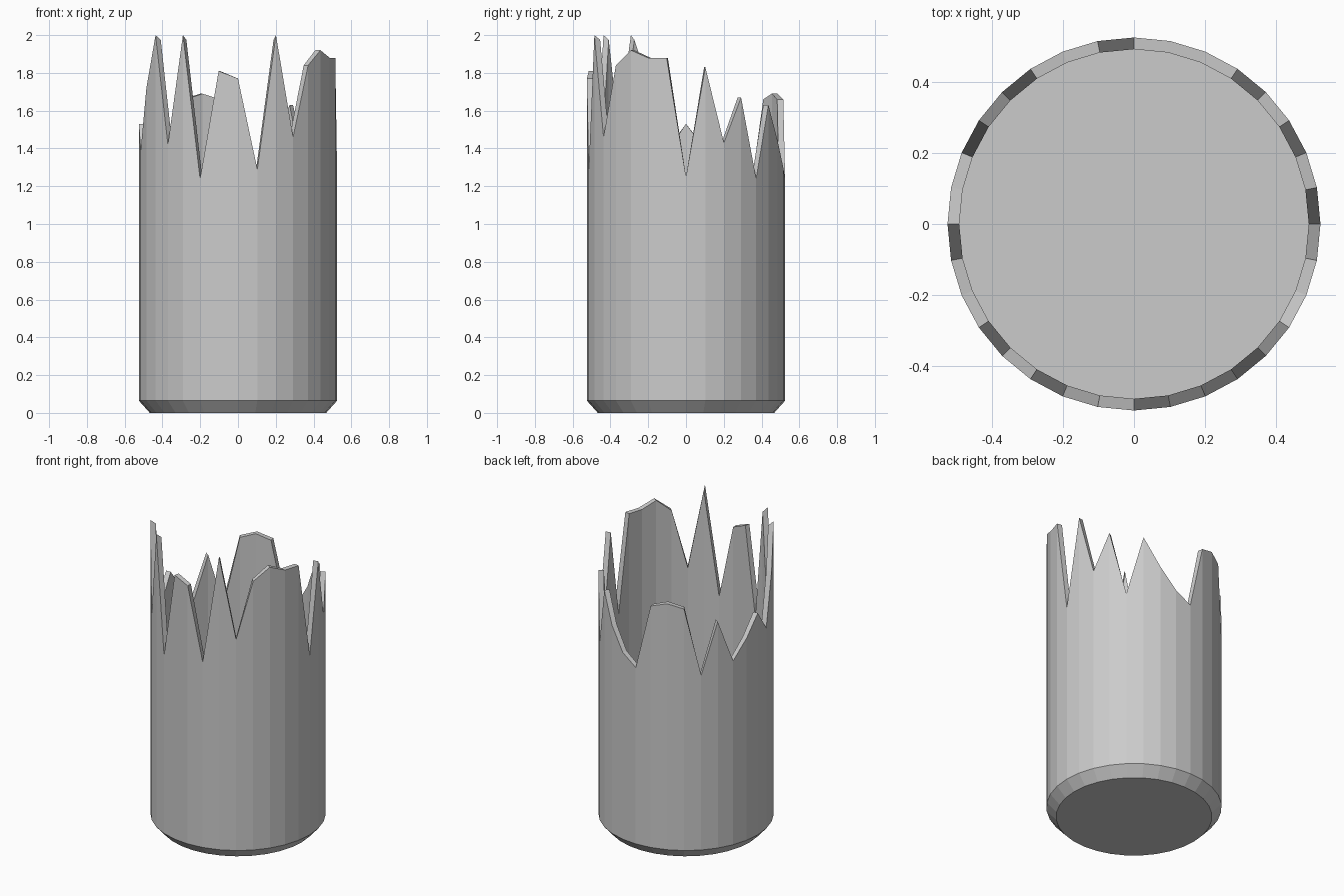
import bpy, bmesh, math

if "Cube" in bpy.data.objects:
    bpy.data.objects.remove(bpy.data.objects["Cube"])

SIDES = 32
R_OUT, R_IN, R_BASE = 0.525, 0.492, 0.467
BEVEL = 0.065

# rim height at each side, starting at the front and turning towards +x
RIM = [1.77, 1.29, 2.00, 1.46, 1.84, 1.92, 1.88, 1.88,
       1.25, 1.83, 1.43, 1.67, 1.24, 1.63, 1.44, 1.30,
       1.23, 1.66, 1.69, 1.66, 1.22, 1.56, 1.28, 1.40,
       1.53, 1.39, 1.72, 2.00, 1.42, 2.00, 1.24, 1.81]

bm = bmesh.new()


def ring(radius, heights):
    verts = []
    for k, z in enumerate(heights):
        a = 2 * math.pi * k / SIDES
        verts.append(bm.verts.new((radius * math.sin(a), -radius * math.cos(a), z)))
    return verts


def bridge(low, high):
    for k in range(SIDES):
        n = (k + 1) % SIDES
        bm.faces.new((low[k], low[n], high[n], high[k]))


# base, chamfer, outer wall, broken rim, inner wall, floor
rings = [
    ring(R_BASE, [0] * SIDES),
    ring(R_OUT, [BEVEL] * SIDES),
    ring(R_OUT, RIM),
    ring(R_IN, [z - 0.025 if z > 1.95 else z for z in RIM]),
    ring(R_IN, [BEVEL] * SIDES),
]
for low, high in zip(rings, rings[1:]):
    bridge(low, high)
bm.faces.new(list(reversed(rings[0])))
bm.faces.new(rings[-1])
bmesh.ops.recalc_face_normals(bm, faces=bm.faces)

mesh = bpy.data.meshes.new("broken_cup")
bm.to_mesh(mesh)
bm.free()
bpy.context.collection.objects.link(bpy.data.objects.new("broken_cup", mesh))
